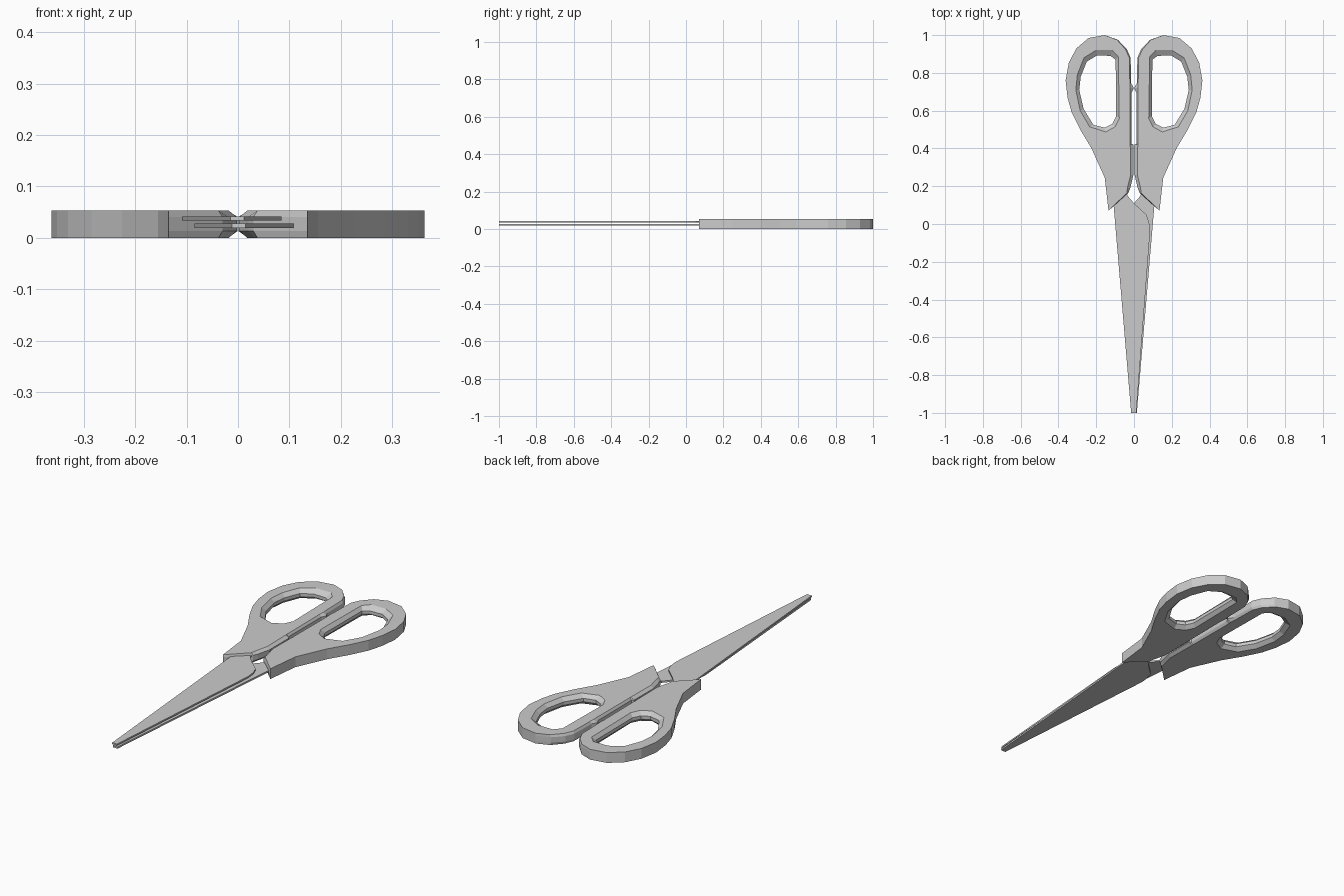
import bpy, bmesh

H = 0.053  # handle thickness


def walls(bm, rings):
    """Make vertex rings and join neighbouring rings with quads."""
    loops = [[bm.verts.new(p) for p in ring] for ring in rings]
    for a, b in zip(loops, loops[1:]):
        n = len(a)
        for i in range(n):
            j = (i + 1) % n
            bm.faces.new((a[i], a[j], b[j], b[i]))
    return loops


def loop_edges(bm, loop):
    out = []
    for i, v in enumerate(loop):
        w = loop[(i + 1) % len(loop)]
        out.append(bm.edges.get((v, w)) or bm.edges.new((v, w)))
    return out


def finish(bm, name):
    bmesh.ops.recalc_face_normals(bm, faces=bm.faces)
    me = bpy.data.meshes.new(name)
    bm.to_mesh(me)
    bm.free()
    ob = bpy.data.objects.new(name, me)
    bpy.context.collection.objects.link(ob)
    return ob


# Right grip outline: x at the flat faces, y, x at mid thickness
OUTLINE = [
    (0.135, 0.07, 0.135), (0.145, 0.16, 0.145), (0.155, 0.245, 0.155),
    (0.225, 0.40, 0.225), (0.285, 0.50, 0.285), (0.33, 0.59, 0.33),
    (0.352, 0.67, 0.352), (0.362, 0.76, 0.362), (0.345, 0.855, 0.345),
    (0.305, 0.93, 0.305), (0.24, 0.985, 0.24), (0.155, 1.0, 0.155),
    (0.09, 0.975, 0.085), (0.045, 0.925, 0.038), (0.025, 0.88, 0.018),
    (0.022, 0.745, 0.015), (0.020, 0.72, 0.001), (0.022, 0.695, 0.012),
    (0.020, 0.425, 0.013), (0.020, 0.42, 0.003), (0.018, 0.26, 0.003),
    (0.035, 0.19, 0.020), (0.038, 0.165, 0.030),
]
# Finger hole: rim at the flat faces and narrower waist
RIM = [(0.115, 0.92), (0.20, 0.92), (0.265, 0.88), (0.30, 0.79), (0.308, 0.71),
       (0.285, 0.60), (0.235, 0.515), (0.15, 0.487), (0.10, 0.515),
       (0.078, 0.56), (0.083, 0.885)]
WAIST = [(0.125, 0.89), (0.195, 0.893), (0.25, 0.86), (0.282, 0.78), (0.29, 0.71),
         (0.267, 0.61), (0.215, 0.525), (0.155, 0.51), (0.115, 0.53),
         (0.095, 0.57), (0.097, 0.87)]


def handle(name, s):
    bm = bmesh.new()
    flat = [(s * x, y) for x, y, m in OUTLINE]
    mid = [(s * m, y) for x, y, m in OUTLINE]
    outer = walls(bm, [[(x, y, z) for x, y in ring] for ring, z in
                       ((flat, 0), (mid, 0.013), (mid, 0.041), (flat, H))])
    hole = walls(bm, [[(s * x, y, z) for x, y in ring] for ring, z in
                      ((RIM, 0), (WAIST, 0.018), (WAIST, 0.035), (RIM, H))])
    # flat faces with the hole left open
    for k in (0, -1):
        edges = loop_edges(bm, outer[k]) + loop_edges(bm, hole[k])
        bmesh.ops.triangle_fill(bm, edges=edges, use_beauty=True,
                                normal=(0, 0, 1))
    return finish(bm, name)


# Blade outline with the tang running into the grip
BLADE = [(-0.015, -1.0), (0.012, -1.0), (0.085, -0.04), (0.08, 0.01),
         (0.065, 0.05), (0.0, 0.11), (-0.035, 0.15), (-0.05, 0.30),
         (-0.09, 0.30), (-0.108, 0.10)]


def blade(name, s, z0, z1):
    bm = bmesh.new()
    low, top = walls(bm, [[(s * x, y, z) for x, y in BLADE] for z in (z0, z1)])
    bm.faces.new(low)
    bm.faces.new(top)
    return finish(bm, name)


handle("right_handle", 1)
handle("left_handle", -1)
blade("upper_blade", 1, 0.034, 0.042)
blade("lower_blade", -1, 0.019, 0.028)
